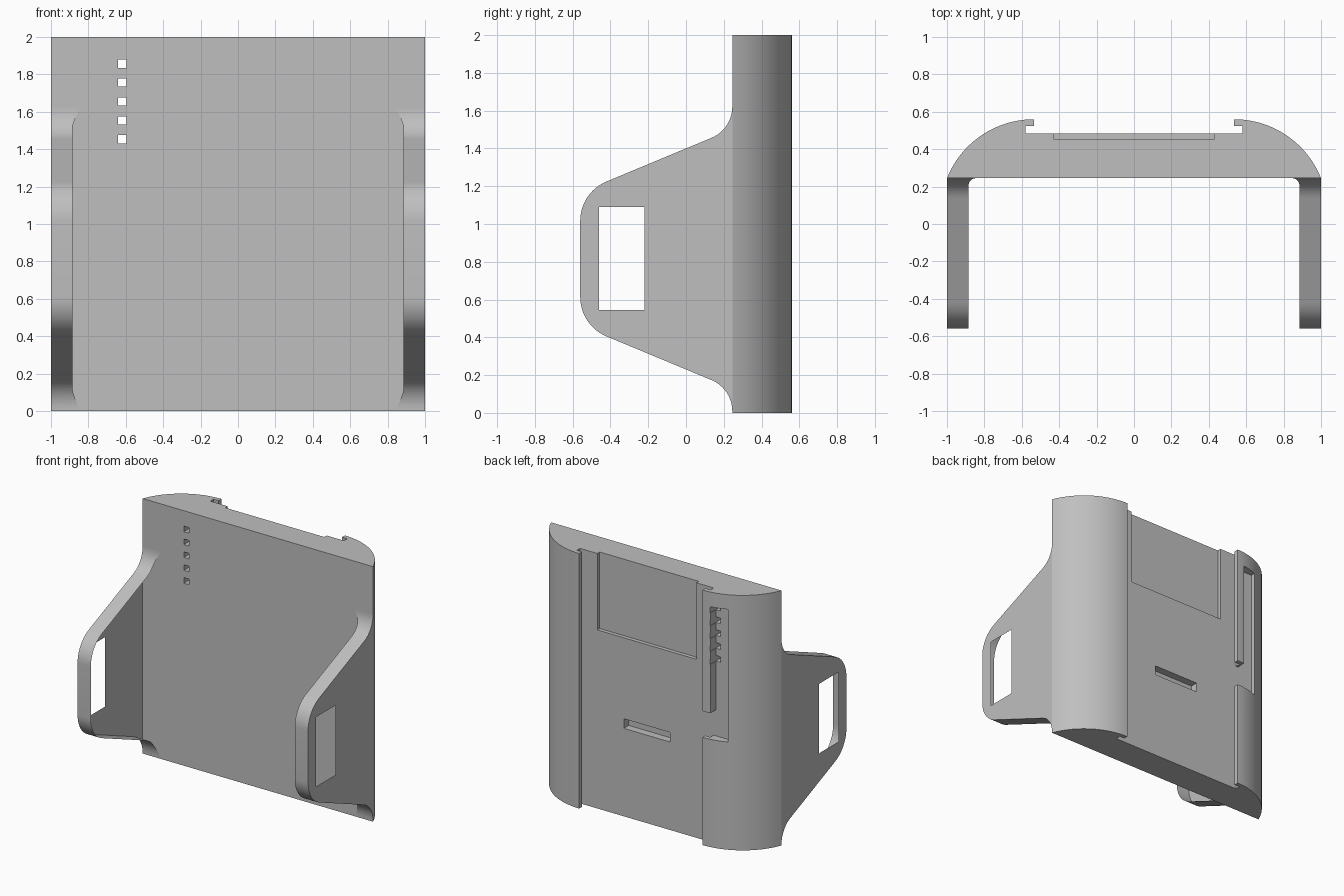
import bpy, bmesh
from math import cos, sin, pi, tan, sqrt
from mathutils import Vector

if "Cube" in bpy.data.objects:
    bpy.data.objects.remove(bpy.data.objects["Cube"])

grey = bpy.data.materials.new("light grey")
grey.use_nodes = True
COLOUR = (0.52, 0.52, 0.52, 1)
grey.diffuse_color = COLOUR
grey.node_tree.nodes["Principled BSDF"].inputs["Base Color"].default_value = COLOUR


def prism(name, outline, place, low, high):
    """Extrude a 2D outline between two depths; place(u, v, depth) gives xyz."""
    bm = bmesh.new()
    face = bm.faces.new([bm.verts.new(place(u, v, low)) for u, v in outline])
    shift = Vector(place(0, 0, high)) - Vector(place(0, 0, low))
    extruded = bmesh.ops.extrude_face_region(bm, geom=[face], use_keep_orig=True)["geom"]
    bmesh.ops.translate(bm, vec=shift,
                        verts=[g for g in extruded if isinstance(g, bmesh.types.BMVert)])
    bmesh.ops.recalc_face_normals(bm, faces=bm.faces)
    mesh = bpy.data.meshes.new(name)
    bm.to_mesh(mesh)
    bm.free()
    mesh.materials.append(grey)
    obj = bpy.data.objects.new(name, mesh)
    bpy.context.collection.objects.link(obj)
    return obj


def along_z(u, v, d):
    return (u, v, d)


def along_x(u, v, d):
    return (d, u, v)


def box(x0, x1, y0, y1, z0, z1):
    return prism("cutter", [(x0, y0), (x1, y0), (x1, y1), (x0, y1)], along_z, z0, z1)


def cut(obj, cutters):
    """Subtract each cutter, then discard it."""
    bpy.context.view_layer.objects.active = obj
    for cutter in cutters:
        cutter.hide_render = True
        mod = obj.modifiers.new("cut", 'BOOLEAN')
        mod.operation, mod.solver, mod.object = 'DIFFERENCE', 'EXACT', cutter
        bpy.ops.object.modifier_apply(modifier=mod.name)
        bpy.data.objects.remove(cutter)


def smooth(obj):
    bpy.ops.object.select_all(action='DESELECT')
    obj.select_set(True)
    bpy.context.view_layer.objects.active = obj
    bpy.ops.object.shade_smooth_by_angle(angle=pi / 6)


def rounded(corners, steps=12):
    """Outline from (u, v, radius) corners, with each corner filleted."""
    points = []
    for i, (u, v, r) in enumerate(corners):
        p = Vector((u, v))
        if not r:
            points.append(p)
            continue
        a = (Vector(corners[i - 1][:2]) - p).normalized()
        b = (Vector(corners[(i + 1) % len(corners)][:2]) - p).normalized()
        half = a.angle(b) / 2
        centre = p + (a + b).normalized() * r / sin(half)
        start = p + a * r / tan(half) - centre
        end = p + b * r / tan(half) - centre
        sweep = pi - 2 * half
        for k in range(steps + 1):
            t = sweep * k / steps
            points.append(centre + (start * sin(sweep - t) + end * sin(t)) / sin(sweep))
    return points


FRONT, BACK, CREST = 0.245, 0.485, 0.56
LIP, GROOVE = 0.535, 0.58

# Main plate: flat front, domed sides and undercut lips at the back
R = ((1 - LIP) ** 2 + (CREST - FRONT) ** 2) / (2 * (CREST - FRONT))
half = [(1 - (1 - LIP) * k / 28, 0) for k in range(29)]
half = [(x, CREST - R + sqrt(R * R - (x - LIP) ** 2)) for x, _ in half]
half += [(LIP, 0.525), (GROOVE, 0.525), (GROOVE, BACK)]
plate = prism("back_plate", half + [(-x, y) for x, y in reversed(half)], along_z, 0, 2)

cutters = [
    box(-0.43, 0.43, 0.455, 0.7, 1.4, 2.1),       # upper recess
    box(-0.2, 0.2, 0.425, 0.7, 0.69, 0.765),      # small slot
    box(-0.73, -0.6, BACK, 0.7, 0.845, 1.885),    # side pocket
    box(-0.73, -0.5, BACK, 0.7, 0.845, 1.05),     # gap in the lip
]
# Column of square through holes
for i in range(5):
    z = 1.857 - i * 0.101
    cutters.append(box(-0.641, -0.597, 0.1, 0.7, z - 0.022, z + 0.022))
cut(plate, cutters)
smooth(plate)

# Side arms: filleted brackets with a strap window
MID = 0.815
upper = [(FRONT, 0.805, 0), (FRONT, 0.687, 0.178), (-0.56, 0.352, 0.225)]
corners = [(y, MID + h, r) for y, h, r in upper]
corners += [(y, MID - h, r) for y, h, r in reversed(upper)]
# straight run keeps the fillet tangent to the plate
corners[0] = (FRONT, MID + 0.806, 0)
corners[-1] = (FRONT, MID - 0.806, 0)
inner = [(-0.885, -1, 0), (0.885, -1, 0), (0.885, FRONT, 0.04), (-0.885, FRONT, 0.04)]

for name, side in (("left_arm", 1), ("right_arm", -1)):
    arm = prism(name, rounded(corners), along_x, side * 0.84, side)
    cut(arm, [
        prism("cutter", rounded(inner, 8), along_z, -0.5, 2.5),
        box(-1.5, 1.5, -0.46, -0.22, 0.545, 1.09),
    ])
    smooth(arm)
